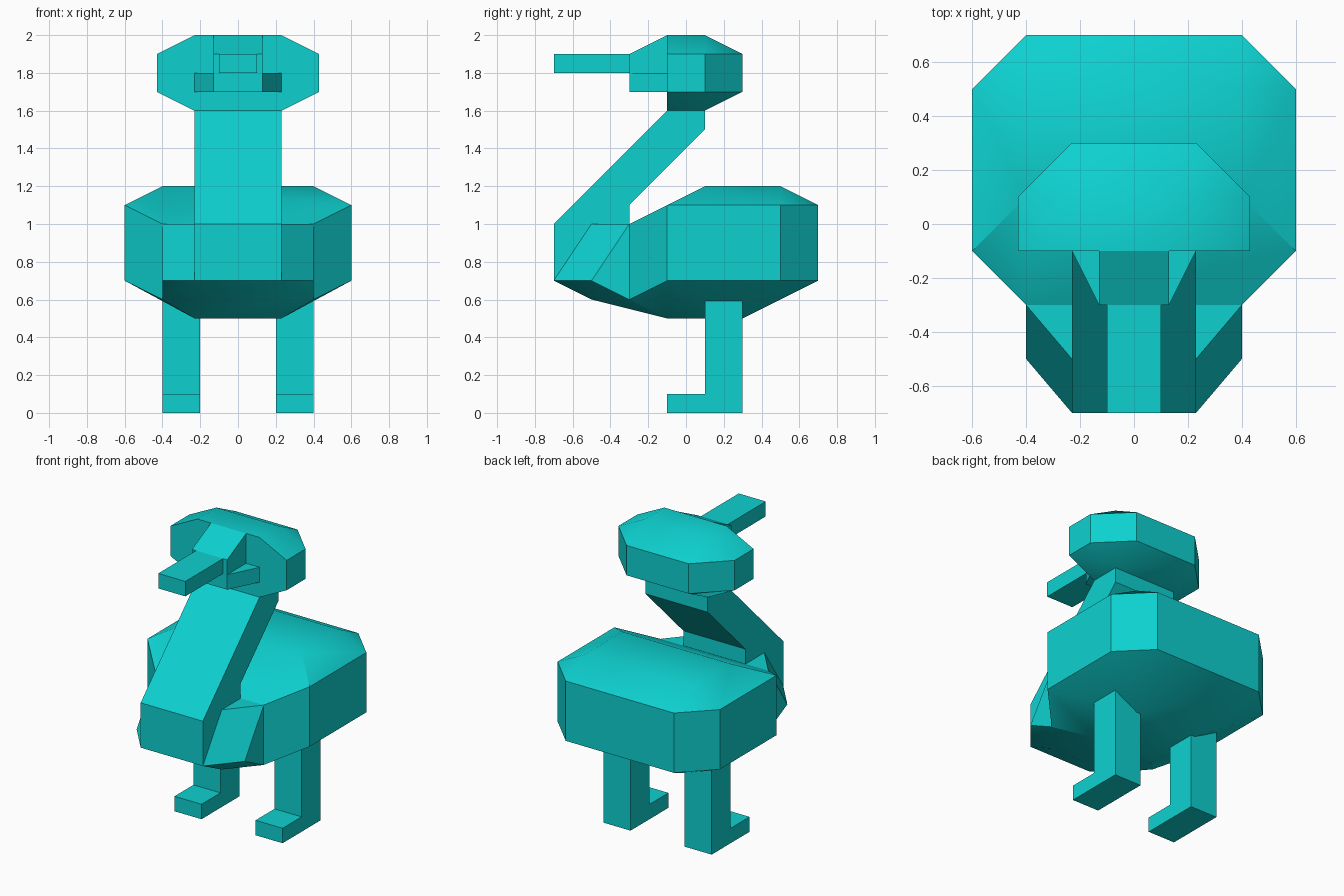
import bpy, bmesh, math

cube = bpy.data.objects.get("Cube")
if cube:
    bpy.data.objects.remove(cube, do_unlink=True)

TEAL = (0.004, 0.64, 0.63, 1.0)
teal = bpy.data.materials.new("teal")
teal.use_nodes = True
teal.diffuse_color = TEAL
teal.node_tree.nodes["Principled BSDF"].inputs["Base Color"].default_value = TEAL


def finish(name, bm):
    bmesh.ops.dissolve_limit(bm, angle_limit=0.01, verts=bm.verts, edges=bm.edges)
    bmesh.ops.recalc_face_normals(bm, faces=bm.faces)
    mesh = bpy.data.meshes.new(name)
    bm.to_mesh(mesh)
    bm.free()
    mesh.materials.append(teal)
    ob = bpy.data.objects.new(name, mesh)
    bpy.context.collection.objects.link(ob)
    bpy.ops.object.select_all(action='DESELECT')
    ob.select_set(True)
    bpy.context.view_layer.objects.active = ob
    bpy.ops.object.shade_smooth_by_angle(angle=math.radians(30))
    return ob


def faceted(name, points):
    """Convex solid from the points of one half, mirrored across x."""
    bm = bmesh.new()
    for x, y, z in points:
        for side in (1, -1):
            bm.verts.new((side * x, y, z))
    hull = bmesh.ops.convex_hull(bm, input=bm.verts)
    loose = [v for v in hull["geom_interior"] if isinstance(v, bmesh.types.BMVert)]
    bmesh.ops.delete(bm, geom=loose, context='VERTS')
    return finish(name, bm)


def extruded(name, profile, x0, x1):
    """Side profile of (y, z) points extruded from x0 to x1."""
    bm = bmesh.new()
    face = bm.faces.new([bm.verts.new((x0, y, z)) for y, z in profile])
    geom = bmesh.ops.extrude_face_region(bm, geom=[face])["geom"]
    moved = [v for v in geom if isinstance(v, bmesh.types.BMVert)]
    bmesh.ops.translate(bm, verts=moved, vec=(x1 - x0, 0, 0))
    return finish(name, bm)


# Body with chamfered rim, back and belly
rim = [(0.6, -0.1), (0.6, 0.5), (0.4, 0.7)]
body = [(x, y, z) for x, y in rim for z in (0.7, 1.1)]
body += [(0.4, -0.3, z) for z in (0.6, 1.0)]
body += [(0.4, y, 1.2) for y in (0.1, 0.5)]
body += [(0.23, y, 0.5) for y in (-0.1, 0.3)]
faceted("body", body)

# Chest wedge in front of the body
faceted("chest", [(0.4, -0.3, 1.0), (0.23, -0.5, 1.0), (0.23, -0.7, 0.7),
                  (0.4, -0.5, 0.7), (0.4, -0.3, 0.6), (0.23, -0.5, 0.6),
                  (0.23, -0.1, 0.5)])

# Neck leaning back up to the head
extruded("neck", [(-0.7, 0.7), (-0.7, 1.0), (-0.1, 1.6), (0.1, 1.6),
                  (0.1, 1.5), (-0.3, 1.1), (-0.3, 0.7)], -0.23, 0.23)

# Head
head = [(0.43, y, z) for y in (-0.1, 0.1) for z in (1.7, 1.9)]
head += [(0.23, y, z) for y in (-0.1, 0.1) for z in (1.6, 2.0)]
head += [(0.23, 0.3, z) for z in (1.7, 1.9)]
faceted("head", head)

# Face block, cheeks and beak
extruded("face_block", [(-0.1, 2.0), (-0.3, 1.9), (-0.3, 1.7), (-0.1, 1.7)],
         -0.13, 0.13)
faceted("cheeks", [(x, y, z) for x, y in ((0.13, -0.3), (0.23, -0.1))
                   for z in (1.7, 1.8)])
extruded("beak", [(-0.7, 1.8), (-0.7, 1.9), (-0.3, 1.9), (-0.3, 1.8)], -0.1, 0.1)

# Legs with forward feet
leg = [(-0.1, 0), (-0.1, 0.1), (0.1, 0.1), (0.1, 0.6), (0.3, 0.6), (0.3, 0)]
extruded("left_leg", leg, 0.2, 0.4)
extruded("right_leg", leg, -0.4, -0.2)
